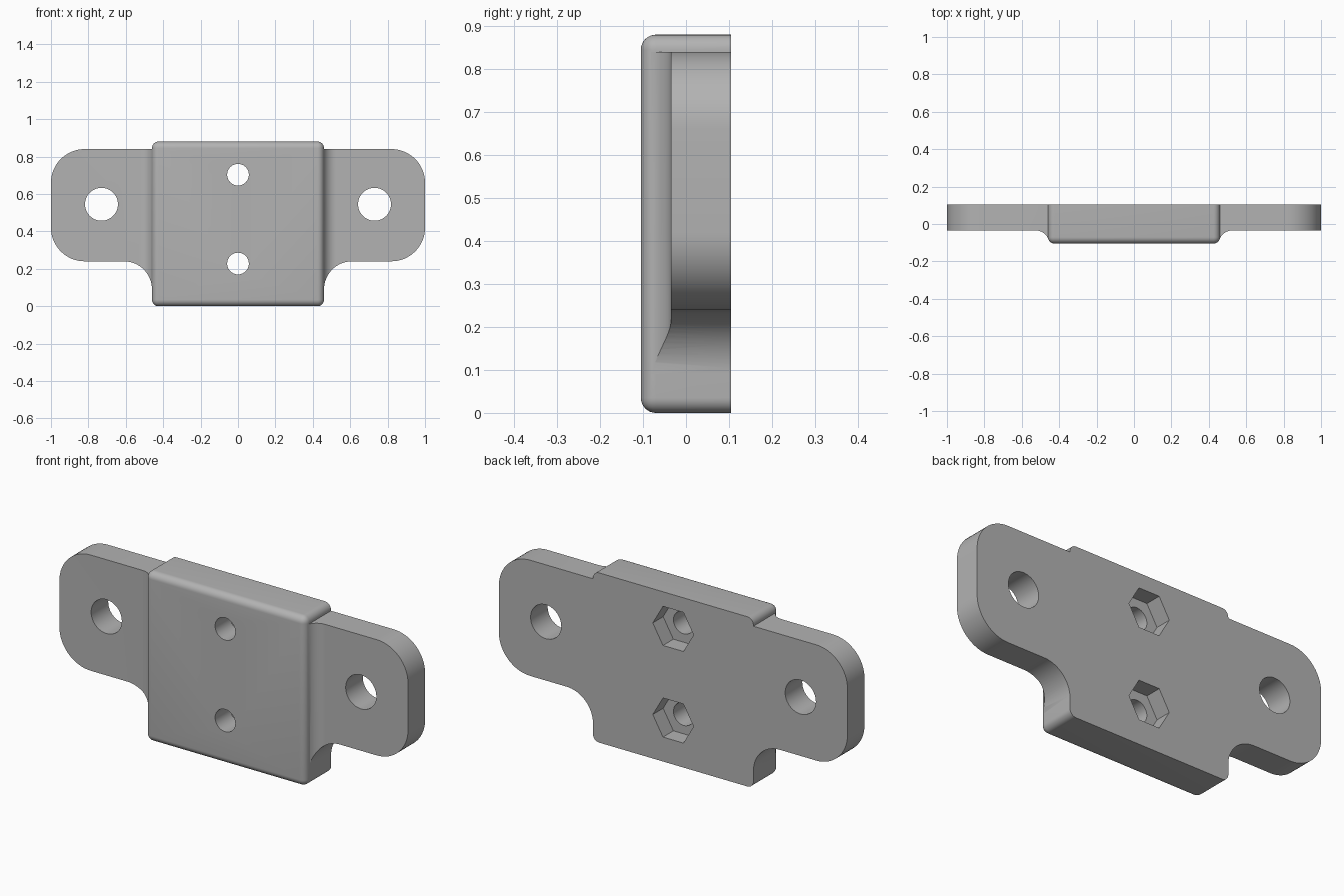
import bpy, bmesh
from math import sin, cos, radians, pi
from mathutils import Vector

cube = bpy.data.objects.get("Cube")
if cube:
    bpy.data.objects.remove(cube, do_unlink=True)

BACK, FRONT, EAR_FRONT = 0.105, -0.105, -0.035
HALF_W, HEIGHT, ROUND = 0.46, 0.88, 0.035

grey = bpy.data.materials.new("plain grey")
grey.use_nodes = True
grey.diffuse_color = (0.45, 0.45, 0.45, 1)
grey.node_tree.nodes["Principled BSDF"].inputs["Base Color"].default_value = grey.diffuse_color


def arc(cx, cy, r, start, end, steps=16):
    angles = [radians(start + (end - start) * i / steps) for i in range(steps + 1)]
    return [(cx + r * cos(a), cy + r * sin(a)) for a in angles]


def mirrored(half):
    """Close a right-hand outline with its mirror image."""
    return half + [(-x, y) for x, y in reversed(half)]


def prism(name, outline, axis, low, high):
    """Extrude a 2D outline along y (outline in x, z) or z (outline in x, y)."""
    bm = bmesh.new()
    place = (lambda p: (p[0], low, p[1])) if axis == "y" else (lambda p: (p[0], p[1], low))
    face = bm.faces.new([bm.verts.new(place(p)) for p in outline])
    moved = bmesh.ops.extrude_face_region(bm, geom=[face])["geom"]
    step = Vector((0, high - low, 0) if axis == "y" else (0, 0, high - low))
    bmesh.ops.translate(bm, vec=step, verts=[v for v in moved if isinstance(v, bmesh.types.BMVert)])
    bmesh.ops.recalc_face_normals(bm, faces=bm.faces)
    return finish(name, bm)


def finish(name, bm):
    mesh = bpy.data.meshes.new(name)
    bm.to_mesh(mesh)
    bm.free()
    mesh.materials.append(grey)
    obj = bpy.data.objects.new(name, mesh)
    bpy.context.collection.objects.link(obj)
    return obj


def combine(target, tool, operation):
    """Apply a boolean and discard the tool."""
    mod = target.modifiers.new(tool.name, "BOOLEAN")
    mod.operation, mod.solver, mod.object = operation, "EXACT", tool
    bpy.context.view_layer.objects.active = target
    bpy.ops.object.modifier_apply(modifier=mod.name)
    bpy.data.objects.remove(tool, do_unlink=True)


# Ears: plate section with front fillets, trimmed to the rounded front outline
section = [(1.1, BACK), (1.1, EAR_FRONT)] + arc(0.524, -0.105, 0.07, 90, 160.5) + [(0.4, -0.082)]
bracket = prism("mounting_bracket", mirrored(section), "z", -0.1, 1)
outline = ([(0.4, 0.84)] + arc(0.82, 0.66, 0.18, 90, 0) + arc(0.82, 0.42, 0.18, 0, -90)
           + arc(0.61, 0.09, 0.15, 90, 180) + [(0.4, 0.09)])
combine(bracket, prism("ear_outline", mirrored(outline), "y", -0.3, 0.3), "INTERSECT")

# Central block: every edge rounded except those around the back face
bm = bmesh.new()
bmesh.ops.create_cube(bm, size=1)
for v in bm.verts:
    v.co = (v.co.x * 2 * HALF_W, v.co.y * (BACK - FRONT), (v.co.z + 0.5) * HEIGHT)
edges = [e for e in bm.edges if any(v.co.y < 0 for v in e.verts)]
bmesh.ops.bevel(bm, geom=edges, offset=ROUND, segments=8, profile=0.5, affect="EDGES")
combine(bracket, finish("central_block", bm), "UNION")

# Screw holes through the ears
for side in (-1, 1):
    hole = prism("ear_hole", arc(side * 0.73, 0.545, 0.088, 0, 360, 48)[:-1], "y", -0.3, 0.3)
    combine(bracket, hole, "DIFFERENCE")

# Bolt holes through the block with hexagonal nut pockets behind
for z in (0.228, 0.703):
    hole = prism("bolt_hole", arc(0, z, 0.058, 0, 360, 40)[:-1], "y", -0.3, 0.3)
    combine(bracket, hole, "DIFFERENCE")
    pocket = prism("nut_pocket", arc(0, z, 0.117, 0, 360, 6)[:-1], "y", BACK - 0.085, 0.3)
    combine(bracket, pocket, "DIFFERENCE")

bpy.ops.object.select_all(action="DESELECT")
bracket.select_set(True)
bpy.context.view_layer.objects.active = bracket
bpy.ops.object.shade_smooth_by_angle(angle=pi / 6)
